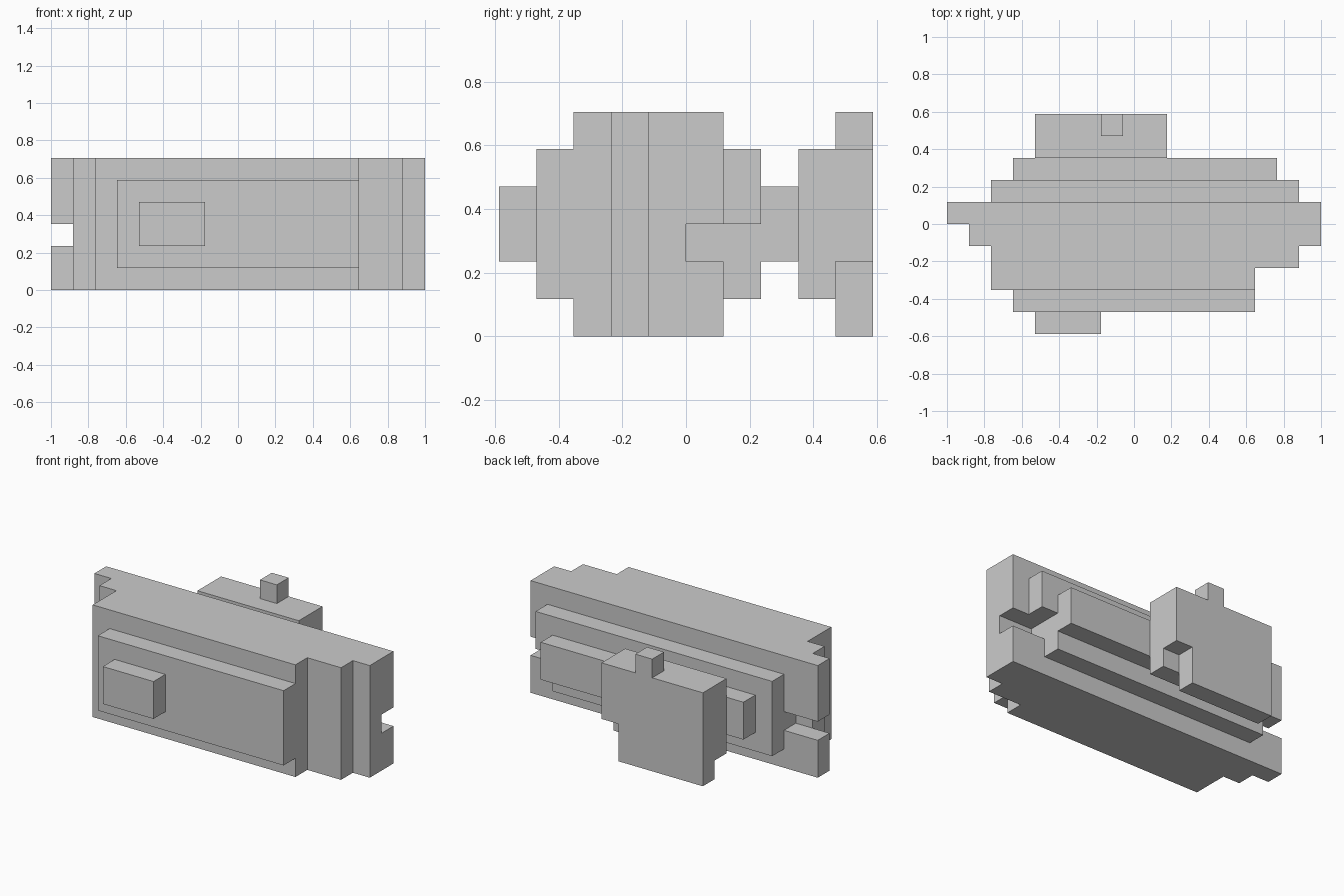
import bpy, bmesh

if "Cube" in bpy.data.objects:
    bpy.data.objects.remove(bpy.data.objects["Cube"])

U = 2 / 17  # one grid step: the model is 17 x 10 x 6 steps


def layer(name, row, profile):
    """Extrude a front-view profile (grid steps in x, z) one step deep in y."""
    bm = bmesh.new()
    y = (row - 5) * U
    verts = [bm.verts.new((-1 + x * U, y, z * U)) for x, z in profile]
    face = bm.faces.new(verts)
    new = bmesh.ops.extrude_face_region(bm, geom=[face])["geom"]
    moved = [v for v in new if isinstance(v, bmesh.types.BMVert)]
    bmesh.ops.translate(bm, verts=moved, vec=(0, U, 0))
    bmesh.ops.recalc_face_normals(bm, faces=bm.faces)
    mesh = bpy.data.meshes.new(name)
    bm.to_mesh(mesh)
    bm.free()
    obj = bpy.data.objects.new(name, mesh)
    bpy.context.collection.objects.link(obj)


def rect(x0, x1, z0, z1):
    return [(x0, z0), (x1, z0), (x1, z1), (x0, z1)]


# Raised front panels
layer("front_button", 0, rect(4, 7, 2, 4))
layer("front_panel", 1, rect(3, 14, 1, 5))

# Full-height body slabs, wider towards the middle
layer("body_front", 2, rect(2, 14, 0, 6))
layer("body_middle", 3, rect(2, 16, 0, 6))
layer("body_wide", 4, rect(1, 17, 0, 6))

# Rear body slab with a slot in each end
layer("body_notched", 5, [(0, 0), (17, 0), (17, 2), (15, 2), (15, 3), (17, 3),
                          (17, 6), (0, 6), (0, 3), (2, 3), (2, 2), (0, 2)])

# Stepped back panels
layer("back_panel", 6, [(2, 1), (15, 1), (15, 3), (16, 3), (16, 5), (2, 5)])
layer("back_bar", 7, rect(3, 15, 2, 4))

# Rear block, and end plate with knob on top and cut lower corner
layer("rear_block", 8, rect(4, 10, 1, 5))
layer("rear_plate", 9, [(4, 0), (9, 0), (9, 2), (10, 2), (10, 5), (8, 5),
                        (8, 6), (7, 6), (7, 5), (4, 5)])
